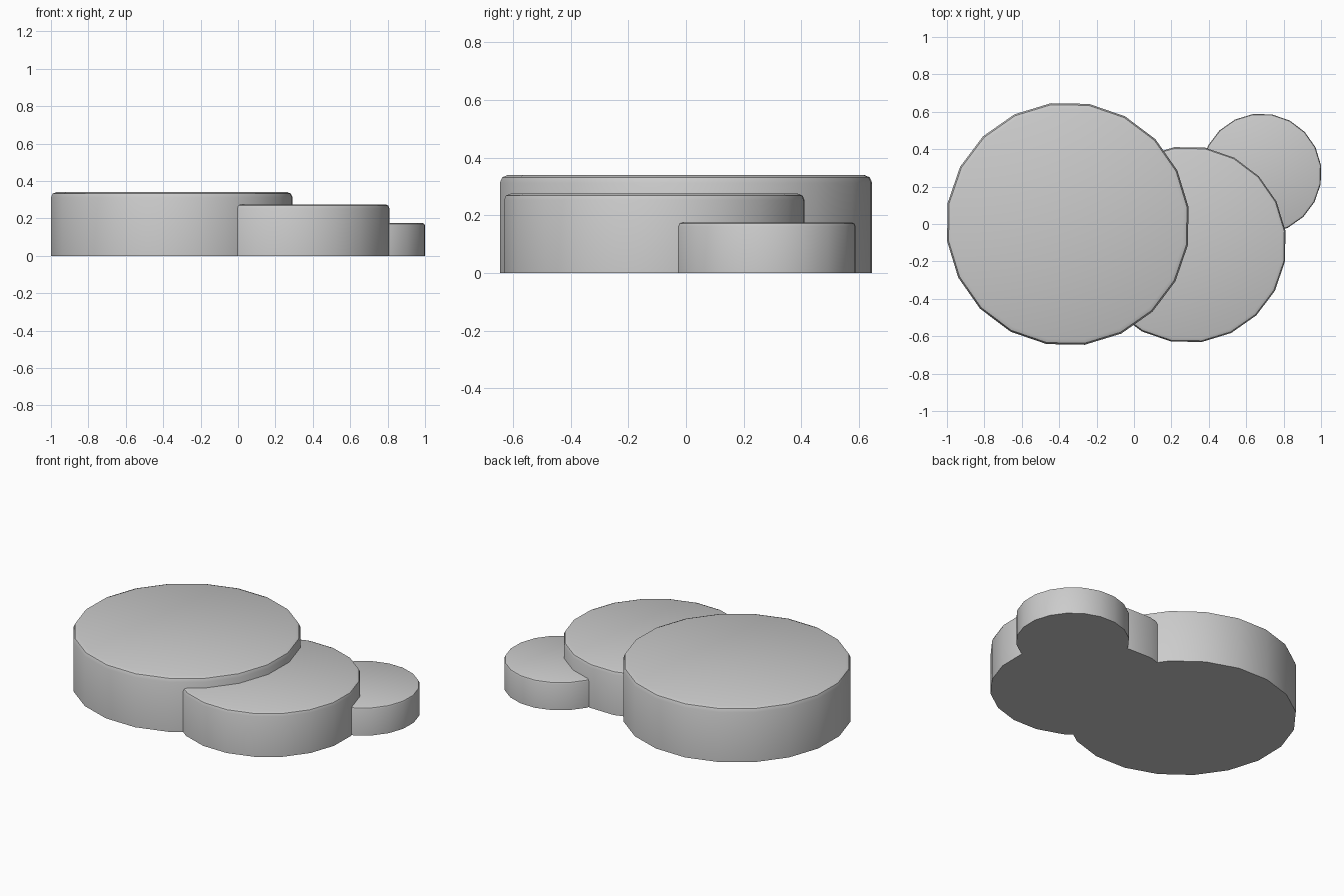
import bpy
from math import radians

if "Cube" in bpy.data.objects:
    bpy.data.objects.remove(bpy.data.objects["Cube"])

SIDES = 20


def stepping_disc(name, x, y, radius, height, bevel):
    # Low-poly disc standing on the ground
    bpy.ops.mesh.primitive_cylinder_add(
        vertices=SIDES, radius=radius, depth=height,
        location=(x, y, height / 2), rotation=(0, 0, radians(8)))
    disc = bpy.context.object
    disc.name = name

    # Round only the top rim
    weights = disc.data.attributes.new("bevel_weight_edge", 'FLOAT', 'EDGE')
    verts = disc.data.vertices
    for edge in disc.data.edges:
        if all(verts[i].co.z > 0 for i in edge.vertices):
            weights.data[edge.index].value = 1.0
    mod = disc.modifiers.new("rim", 'BEVEL')
    mod.limit_method = 'WEIGHT'
    mod.width = bevel
    mod.segments = 2
    bpy.ops.object.modifier_apply(modifier=mod.name)
    bpy.ops.object.shade_smooth_by_angle(angle=radians(30))
    return disc


# Three overlapping discs, tallest to lowest
stepping_disc("large_disc", -0.354, 0.0, 0.652, 0.34, 0.028)
stepping_disc("medium_disc", 0.289, -0.11, 0.526, 0.275, 0.022)
stepping_disc("small_disc", 0.681, 0.269, 0.322, 0.175, 0.013)
